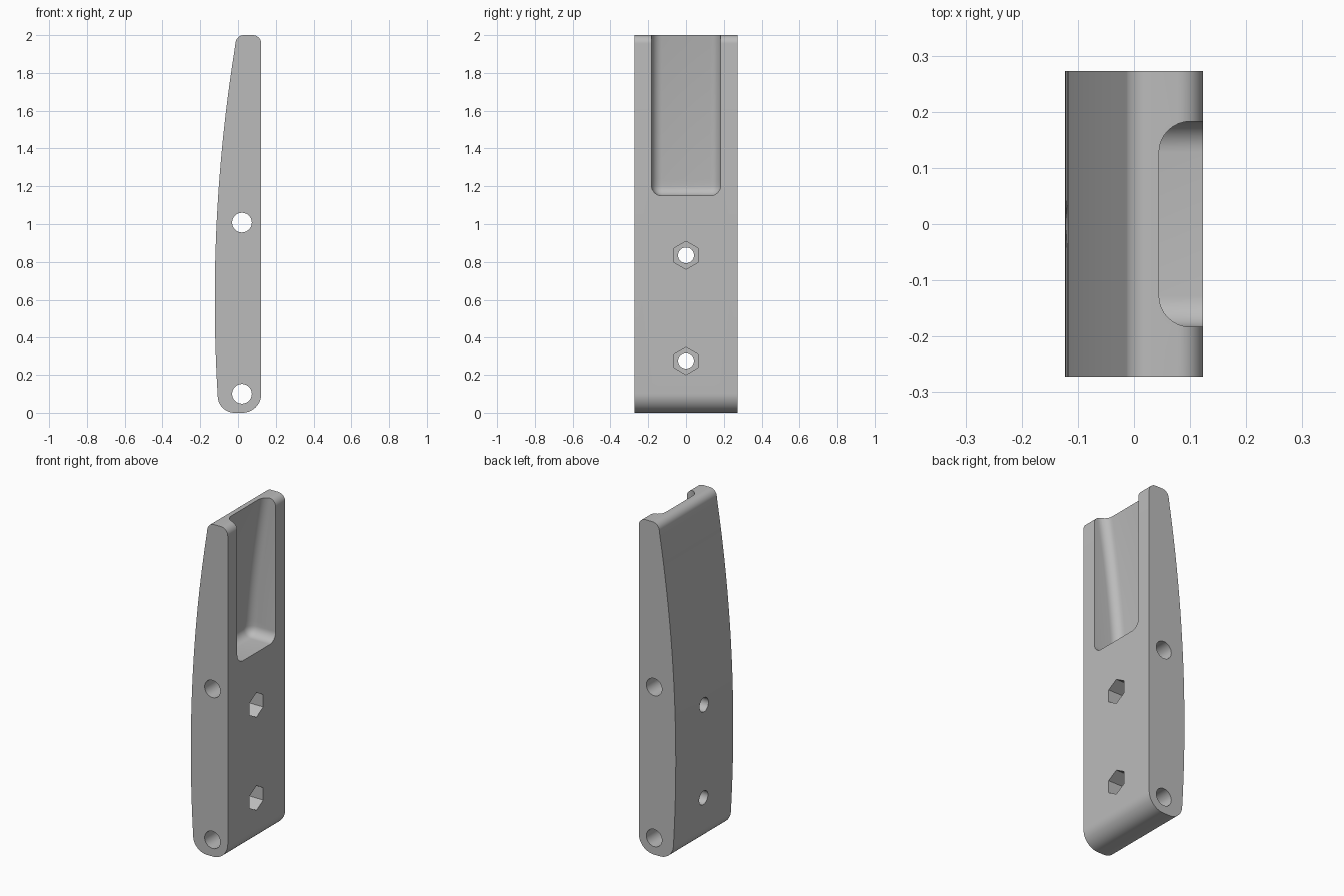
import bpy, bmesh, math
from math import sin, cos, pi, radians
from mathutils import Matrix

cube = bpy.data.objects.get("Cube")
if cube:
    bpy.data.objects.remove(cube, do_unlink=True)

HALF_W = 0.273        # half width along y
FACE_X = 0.123        # flat face
BELLY_Z, BELLY_R = 0.6, 8.4

grey = bpy.data.materials.new("plain grey")
grey.use_nodes = True
grey.diffuse_color = (0.5, 0.5, 0.5, 1)
grey.node_tree.nodes["Principled BSDF"].inputs["Base Color"].default_value = (0.5, 0.5, 0.5, 1)


def curved_back(z):
    """x of the bowed back at height z"""
    return -FACE_X + BELLY_R - math.sqrt(BELLY_R ** 2 - (z - BELLY_Z) ** 2)


def arc(cx, cz, r, a0, a1, n=14):
    angles = [radians(a0 + (a1 - a0) * i / n) for i in range(n + 1)]
    return [(cx + r * cos(a), cz + r * sin(a)) for a in angles]


def finish(bm, name):
    bmesh.ops.recalc_face_normals(bm, faces=bm.faces)
    mesh = bpy.data.meshes.new(name)
    bm.to_mesh(mesh)
    bm.free()
    mesh.materials.append(grey)
    ob = bpy.data.objects.new(name, mesh)
    bpy.context.collection.objects.link(ob)
    return ob


def extrude_y(name, outline, half):
    """Prism from an xz outline, centred on y = 0"""
    bm = bmesh.new()
    face = bm.faces.new([bm.verts.new((x, -half, z)) for x, z in outline])
    ext = bmesh.ops.extrude_face_region(bm, geom=[face])["geom"]
    bmesh.ops.translate(bm, vec=(0, 2 * half, 0),
                        verts=[v for v in ext if isinstance(v, bmesh.types.BMVert)])
    return finish(bm, name)


def drill(name, sides, radius, length, axis, loc, spin=0):
    bm = bmesh.new()
    m = Matrix.Translation(loc) @ Matrix.Rotation(pi / 2, 4, axis) @ Matrix.Rotation(spin, 4, 'Z')
    bmesh.ops.create_cone(bm, cap_ends=True, segments=sides, radius1=radius,
                          radius2=radius, depth=length, matrix=m)
    return finish(bm, name)


def apply(ob, mod):
    with bpy.context.temp_override(object=ob, active_object=ob, selected_objects=[ob]):
        bpy.ops.object.modifier_apply(modifier=mod.name)


def cut(ob, cutter):
    mod = ob.modifiers.new("cut", 'BOOLEAN')
    mod.operation, mod.solver, mod.object = 'DIFFERENCE', 'EXACT', cutter
    bpy.context.view_layer.update()
    apply(ob, mod)
    bpy.data.objects.remove(cutter, do_unlink=True)


# Body: flat face, rounded ends, bowed back
outline = arc(0.023, 0.1, 0.1, 270, 360)
outline += arc(0.078, 1.955, 0.045, 0, 90)
outline += arc(0.0314, 1.955, 0.045, 90, 171)
outline += [(curved_back(z), z) for z in (1.92 - 1.8 * i / 32 for i in range(33))]
outline += arc(curved_back(0.09) + 0.09, 0.09, 0.09, 180, 270)
body = extrude_y("handle_body", outline, HALF_W)

# Open-topped pocket whose floor follows the bowed back
heights = [1.15 + 1.05 * i / 12 for i in range(13)]
pocket = extrude_y("pocket_cutter", [(0.4, 1.15)]
                   + [(curved_back(z) + 0.05, z) for z in heights] + [(0.4, 2.2)], 0.183)
bev = pocket.modifiers.new("round", 'BEVEL')
bev.width, bev.segments = 0.055, 8
bev.limit_method, bev.angle_limit = 'ANGLE', radians(40)
apply(pocket, bev)
cut(body, pocket)

# Cross holes through the sides
for z in (0.1, 1.008):
    cut(body, drill("pin_hole_cutter", 40, 0.052, 1, 'X', (0.021, 0, z)))

# Bolt holes with hexagonal nut recesses in the flat face
for z in (0.275, 0.835):
    cut(body, drill("bolt_hole_cutter", 32, 0.042, 1, 'Y', (0, 0, z)))
    cut(body, drill("nut_recess_cutter", 6, 0.074, 0.24, 'Y', (FACE_X, 0, z), pi / 2))

# Smooth shading with sharp edges kept
bpy.ops.object.select_all(action='DESELECT')
body.select_set(True)
bpy.context.view_layer.objects.active = body
bpy.ops.object.shade_smooth_by_angle(angle=radians(30))
